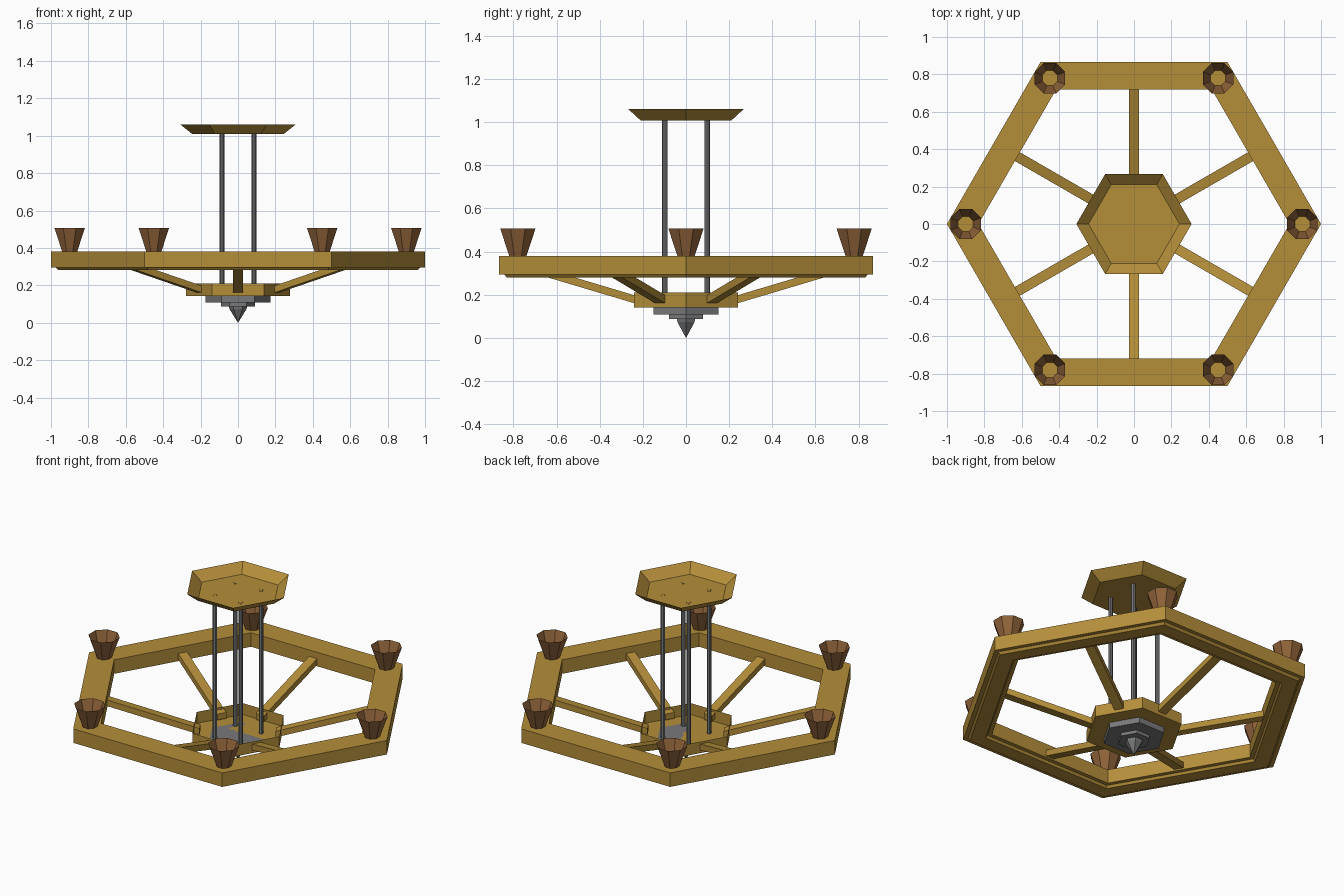
import bpy, math

if "Cube" in bpy.data.objects:
    bpy.data.objects.remove(bpy.data.objects["Cube"])

def material(name, rgb):
    m = bpy.data.materials.new(name)
    m.diffuse_color = (*rgb, 1)
    m.use_nodes = True
    m.node_tree.nodes["Principled BSDF"].inputs["Base Color"].default_value = m.diffuse_color
    return m

GOLD = material("aged gold", (0.46, 0.272, 0.042))
BROWN = material("copper brown", (0.28, 0.125, 0.042))
GREY = material("iron grey", (0.19, 0.192, 0.198))

def make(name, verts, faces, mat):
    me = bpy.data.meshes.new(name)
    me.from_pydata(verts, [], faces)
    me.materials.append(mat)
    ob = bpy.data.objects.new(name, me)
    bpy.context.collection.objects.link(ob)
    return ob

def lathe(name, profile, n, mat, center=(0, 0), turn=0.0, closed=False,
          cap_start=False, cap_end=False):
    """Sweep (radius, z) points around z in n flat sides, bottom to top on the outside."""
    verts = [(center[0] + r * math.cos(turn + math.tau * i / n),
              center[1] + r * math.sin(turn + math.tau * i / n), z)
             for r, z in profile for i in range(n)]
    rows = len(profile)
    faces = []
    for k in range(rows if closed else rows - 1):
        a, b = k * n, ((k + 1) % rows) * n
        for i in range(n):
            j = (i + 1) % n
            faces.append((a + i, a + j, b + j, b + i))
    if cap_start:
        faces.append(tuple(reversed(range(n))))
    if cap_end:
        faces.append(tuple(range((rows - 1) * n, rows * n)))
    return make(name, verts, faces, mat)

C = math.cos(math.pi / 6)  # apothem / radius of a hexagon

# Hexagonal ring with a stepped lip underneath (profile given as apothems)
ring = [(0.72, 0.295), (0.743, 0.295), (0.752, 0.281), (0.832, 0.281),
        (0.843, 0.295), (0.866, 0.295), (0.866, 0.38), (0.72, 0.38)]
lathe("ring", [(a / C, z) for a, z in ring], 6, GOLD, closed=True)

# Open hexagonal hub tray and ceiling dish
lathe("hub", [(0.277, 0.142), (0.277, 0.211)], 6, GOLD, cap_start=True)
lathe("ceiling_dish", [(0.243, 1.008), (0.308, 1.06)], 6, GOLD, cap_start=True)

# Stepped finial under the hub
lathe("finial_plate", [(0.175, 0.108), (0.175, 0.142)], 6, GREY, cap_start=True, cap_end=True)
lathe("finial_step", [(0.092, 0.088), (0.092, 0.108)], 6, GREY, cap_start=True, cap_end=True)
lathe("finial_tip", [(0.0005, 0.0), (0.046, 0.074), (0.049, 0.088)], 6, GREY,
      cap_start=True, cap_end=True)

# Sloping spokes from hub faces to ring sides
for k in range(6):
    t = math.pi / 6 + k * math.pi / 3
    c, s = math.cos(t), math.sin(t)
    verts = []
    for r, z in ((0.21, 0.152), (0.73, 0.307)):
        for w, h in ((-0.027, 0), (0.027, 0), (0.027, 0.037), (-0.027, 0.037)):
            verts.append((r * c - w * s, r * s + w * c, z + h))
    make(f"spoke_{k + 1}", verts,
         [(0, 3, 2, 1), (4, 5, 6, 7), (0, 1, 5, 4), (1, 2, 6, 5), (2, 3, 7, 6), (3, 0, 4, 7)],
         GOLD)

# Open candle cups on the ring corners
for k in range(6):
    t = k * math.pi / 3
    lathe(f"cup_{k + 1}", [(0.043, 0.379), (0.088, 0.506)], 8, BROWN,
          center=(0.9 * math.cos(t), 0.9 * math.sin(t)), turn=math.pi / 8)

# Four hanging rods
for x in (-0.086, 0.086):
    for y in (-0.098, 0.098):
        lathe("hanging_rod", [(0.0125, 0.142), (0.0125, 1.009)], 8, GREY, center=(x, y))
